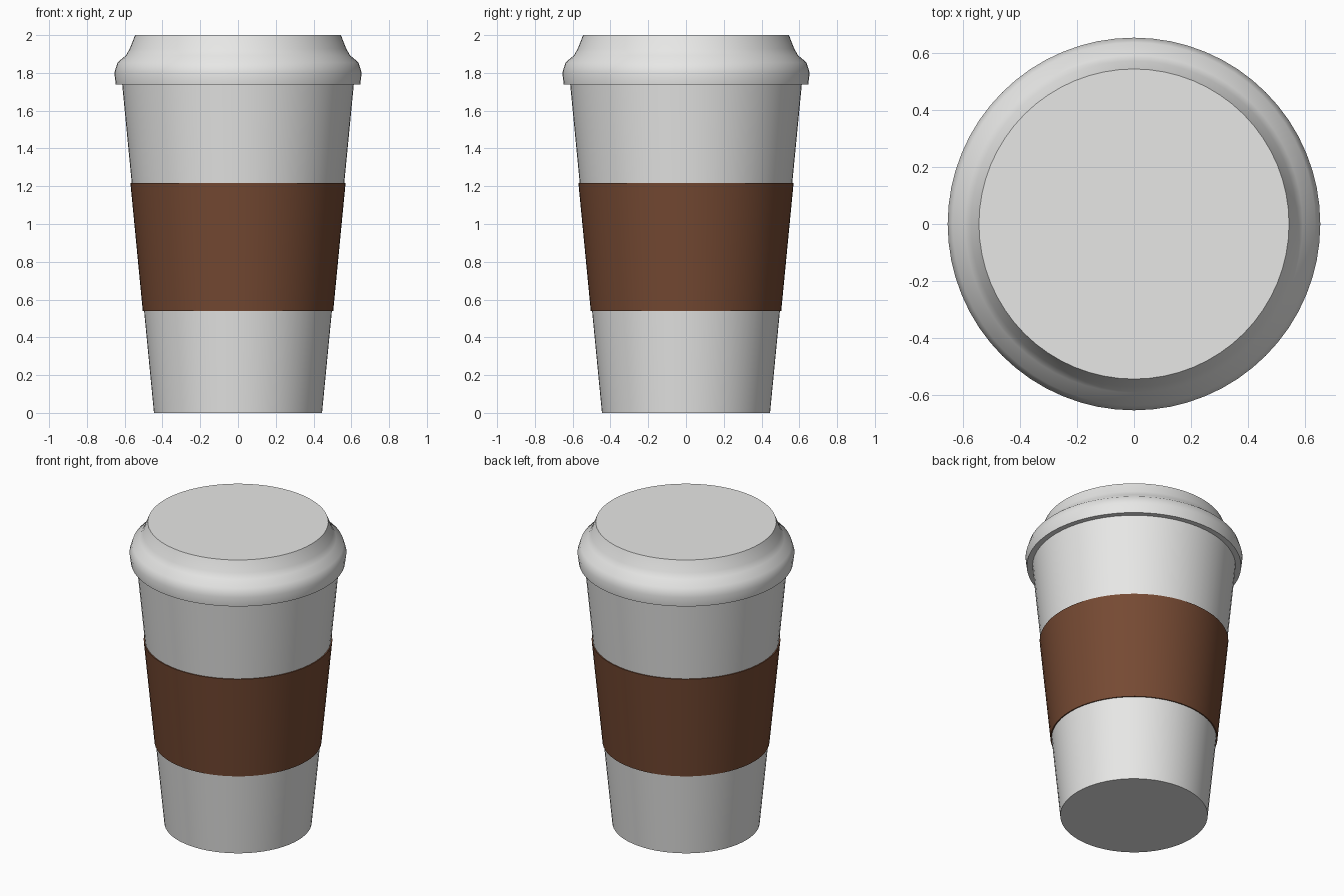
import bpy, bmesh, math
from mathutils import Matrix, Vector

if "Cube" in bpy.data.objects:
    bpy.data.objects.remove(bpy.data.objects["Cube"], do_unlink=True)

SIDES = 64


def material(name, color):
    mat = bpy.data.materials.new(name)
    mat.use_nodes = True
    mat.diffuse_color = (*color, 1)
    mat.node_tree.nodes["Principled BSDF"].inputs["Base Color"].default_value = (*color, 1)
    return mat


def lathe(name, profile, mat, closed=False):
    """Spin a (radius, height) profile round the z axis."""
    bm = bmesh.new()
    verts = [bm.verts.new((r, 0, z)) for r, z in profile]
    edges = [bm.edges.new(pair) for pair in zip(verts, verts[1:])]
    if closed:
        edges.append(bm.edges.new((verts[-1], verts[0])))
    bmesh.ops.spin(bm, geom=verts + edges, cent=(0, 0, 0), axis=(0, 0, 1),
                   angle=math.tau, steps=SIDES, use_merge=True)
    bmesh.ops.remove_doubles(bm, verts=bm.verts, dist=1e-4)
    if not closed:
        bmesh.ops.holes_fill(bm, edges=[e for e in bm.edges if e.is_boundary], sides=0)
    bmesh.ops.recalc_face_normals(bm, faces=bm.faces)
    mesh = bpy.data.meshes.new(name)
    bm.to_mesh(mesh)
    bm.free()
    mesh.materials.append(mat)
    obj = bpy.data.objects.new(name, mesh)
    bpy.context.collection.objects.link(obj)
    bpy.ops.object.select_all(action="DESELECT")
    obj.select_set(True)
    bpy.context.view_layer.objects.active = obj
    bpy.ops.object.shade_smooth_by_angle(angle=math.radians(40))
    return obj


def cup_radius(z):
    return 0.445 + 0.0967 * z


white = material("off_white", (0.8, 0.8, 0.79))
brown = material("cardboard_brown", (0.18, 0.068, 0.033))

# Tapered paper cup
lathe("cup", [(cup_radius(z), z) for z in (0, 1.76)], white)

# Thin cardboard sleeve around the middle
low, high = 0.54, 1.217
lathe("sleeve", [(cup_radius(z) + offset, z) for z, offset in
                 ((low, -0.004), (low, 0.007), (high, 0.007), (high, -0.004))],
      brown, closed=True)

# Lid with an overhanging rolled rim and a raised flat top
lathe("lid", [(0.605, 1.738), (0.647, 1.738), (0.655, 1.80), (0.638, 1.855),
              (0.593, 1.893), (0.573, 1.928), (0.545, 2.0)], white)
